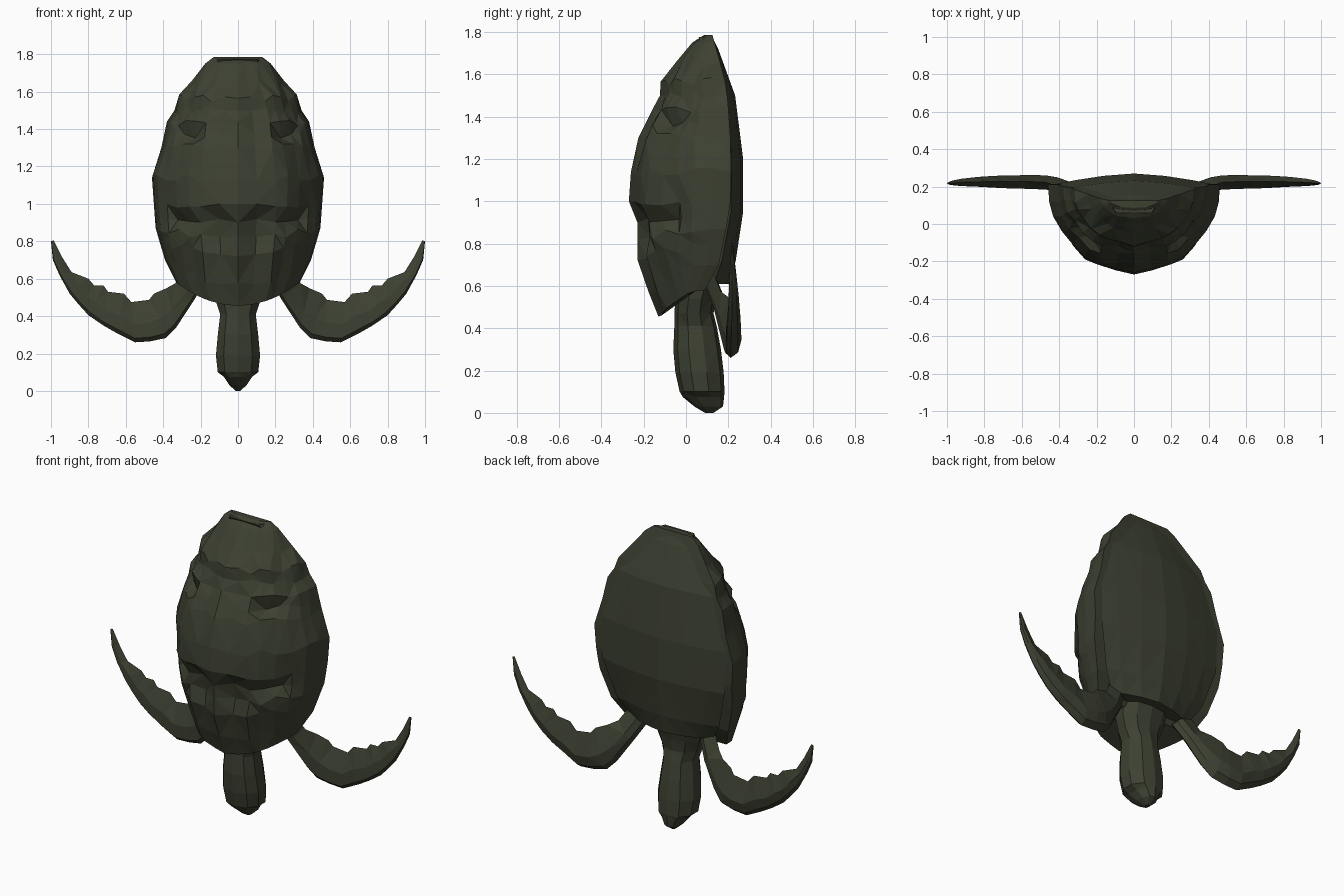
import bpy, bmesh, random

random.seed(4)
olive = bpy.data.materials.new("dark olive")
olive.diffuse_color = (0.046, 0.052, 0.031, 1)


def loft(name, rings):
    """Skin closed rings of equal point count and cap both ends, flat shaded."""
    bm = bmesh.new()
    rows = [[bm.verts.new(p) for p in r] for r in rings]
    n = len(rows[0])
    for a, b in zip(rows, rows[1:]):
        for i in range(n):
            j = (i + 1) % n
            bm.faces.new((a[i], a[j], b[j], b[i]))
    bm.faces.new(rows[0])
    bm.faces.new(rows[-1])
    bmesh.ops.triangulate(bm, faces=[f for f in bm.faces if len(f.verts) == 4])
    bmesh.ops.recalc_face_normals(bm, faces=bm.faces)
    me = bpy.data.meshes.new(name)
    bm.to_mesh(me)
    bm.free()
    me.materials.append(olive)
    ob = bpy.data.objects.new(name, me)
    bpy.context.collection.objects.link(ob)
    return ob


# Domed upper shell: z, half width, front y, rim y, rise of the rim above the centre
shell = [
    (1.785, .13, .085, .125, 0), (1.75, .175, .03, .135, 0),
    (1.66, .245, -.045, .16, 0), (1.565, .32, -.12, .185, 0),
    (1.50, .34, -.123, .195, 0), (1.44, .38, -.155, .20, 0),
    (1.37, .395, -.19, .205, 0), (1.30, .41, -.225, .21, 0),
    (1.14, .46, -.26, .213, 0), (1.00, .45, -.27, .21, 0),
    (.90, .445, -.24, .20, .03), (.825, .44, -.228, .19, .045),
    (.72, .42, -.228, .175, .08), (.58, .39, -.18, .155, .12),
    (.455, .33, -.13, .09, .125)]
# Half cross-section: share of width, share of depth
section = [(1, 0), (.985, .2), (.94, .37), (.84, .52), (.72, .67),
           (.58, .81), (.45, .89), (.22, .93), (0, 1)]
# Grooves between the shell plates: (row, point) -> inward push
dents = {(6, 4): .05, (6, 5): .045, (6, 3): .02, (10, 4): .05, (10, 5): .045,
         (10, 6): .03, (10, 7): .035, (10, 8): .01, (11, 7): .025, (12, 7): .012}
rings = []
for r, (z, w, yf, yr, lift) in enumerate(shell):
    half = []
    for i, (u, v) in enumerate(section):
        y = yr + (yf - yr) * v + dents.get((r, i), 0)
        dz = 0
        if 0 < i < 8 and 1 < r < 14:
            y += random.uniform(-.012, .012)
            dz = random.uniform(-.022, .022)
        half.append((w * u, y, z + lift * u * u + dz))
    rings.append(half + [(-x, y, z) for x, y, z in half[-2::-1]])
loft("upper_shell", rings)

# Gently curved belly plate: z, half width, side y, middle y
belly = [(1.775, .12, .11, .125), (1.72, .18, .135, .152), (1.50, .315, .195, .232),
         (1.20, .41, .215, .27), (.95, .405, .213, .27), (.72, .34, .17, .235),
         (.61, .27, .13, .21)]
loft("belly_plate", [
    [(w * u, ys + (ym - ys) * (1 - abs(u) ** 1.6), z) for u in (1, .75, .4, 0, -.4, -.75, -1)]
    + [(-w * .8, ys - .05, z), (w * .8, ys - .05, z)]
    for z, w, ys, ym in belly])

# Head and neck: z, half width, front y, back y
head = [(.66, .16, -.02, .17), (.54, .14, -.05, .14), (.47, .115, -.055, .13),
        (.41, .095, -.055, .145), (.30, .108, -.06, .165), (.19, .118, -.05, .178),
        (.10, .108, -.03, .182), (.075, .075, -.015, .18), (.03, .045, .04, .175),
        (.0, .012, .09, .13)]
octagon = [(1, .3), (1, -.35), (.65, -.82), (0, -1), (-.65, -.82),
           (-1, -.35), (-1, .3), (-.6, .85), (0, 1), (.6, .85)]
loft("head_and_neck", [
    [(w * a, (f + b) / 2 + (b - f) / 2 * c, z) for a, c in octagon]
    for z, w, f, b in head])

# Curved front flippers: leading x, z, trailing x, z, middle y, half thickness
flipper = [
    (.18, .58, .27, .68, .12, .03), (.235, .485, .335, .575, .16, .032),
    (.33, .34, .385, .548, .195, .034), (.385, .283, .45, .52, .212, .038),
    (.47, .265, .475, .487, .22, .04), (.55, .26, .57, .475, .223, .039),
    (.65, .31, .61, .52, .223, .037), (.72, .35, .695, .53, .224, .035),
    (.80, .405, .72, .565, .225, .031), (.85, .46, .77, .565, .225, .028),
    (.90, .52, .80, .60, .224, .025), (.955, .62, .89, .635, .222, .019),
    (.99, .70, .94, .715, .22, .012), (1.0, .80, .985, .805, .218, .003)]
for side, s in (("left", 1), ("right", -1)):
    rings = []
    for lx, lz, tx, tz, y, t in flipper:
        def at(k, dy):
            return (s * (lx + (tx - lx) * k), y + dy * t, lz + (tz - lz) * k)
        rings.append([at(0, -.3), at(.12, .6), at(.4, 1), at(1, .1),
                      at(.45, -.9), at(.1, -.9)])
    loft(side + "_flipper", rings)
